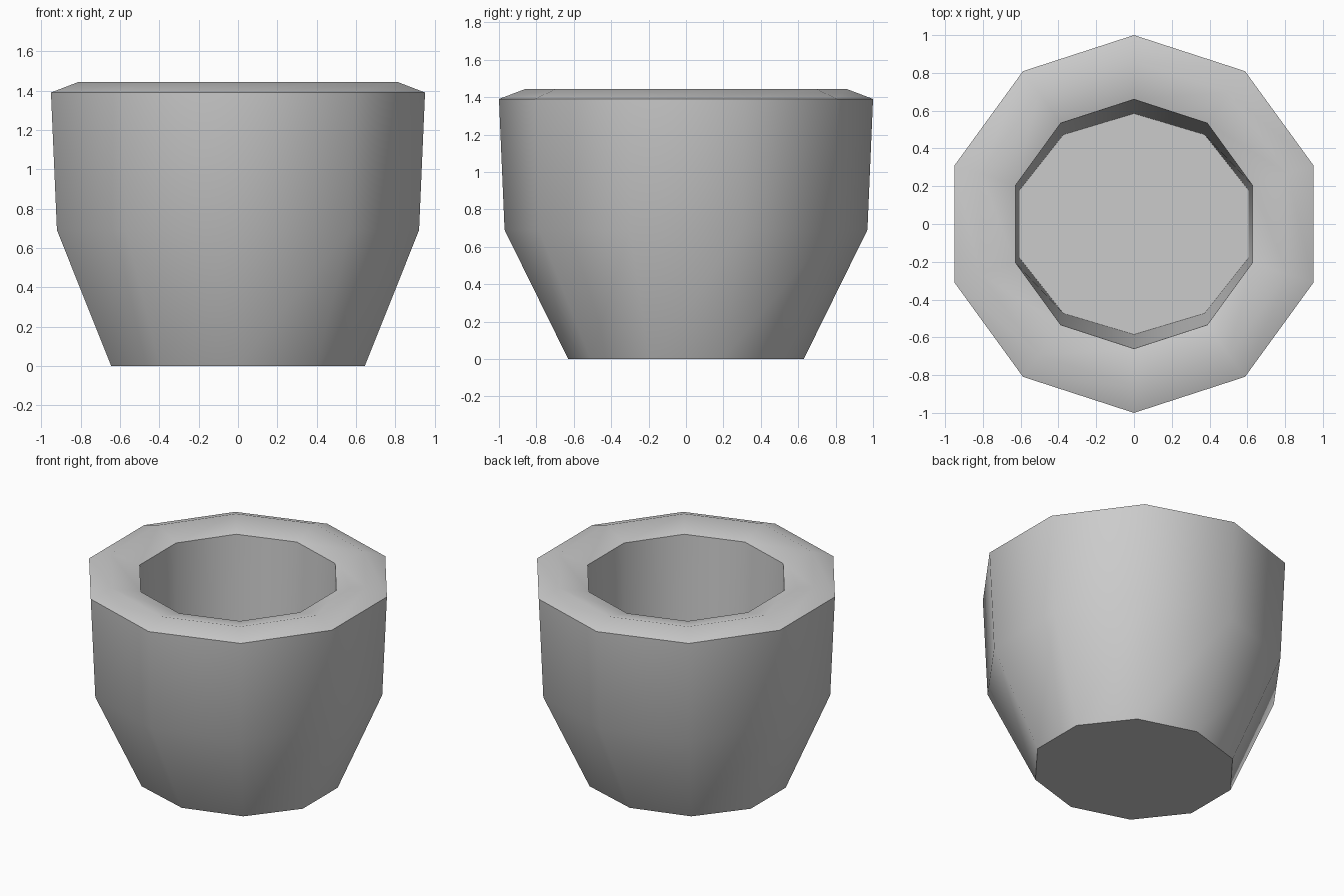
import bpy
import bmesh
from math import cos, sin, pi, radians

cube = bpy.data.objects.get("Cube")
if cube:
    bpy.data.objects.remove(cube)

SIDES = 10

# Stone material
stone = bpy.data.materials.new("plain_grey")
stone.use_nodes = True
grey = (0.6, 0.6, 0.6, 1.0)
stone.diffuse_color = grey
stone.node_tree.nodes["Principled BSDF"].inputs["Base Color"].default_value = grey

# Rings from underside, up the outer wall, over the rim, down to the inner floor:
# (x radius, y radius, height)
profile = [
    (0.678, 0.63, 0.0),
    (0.968, 0.97, 0.69),
    (1.0, 1.0, 1.39),
    (0.855, 0.86, 1.443),
    (0.66, 0.66, 1.39),
    (0.636, 0.585, 0.06),
]

bm = bmesh.new()
rings = []
for rx, ry, z in profile:
    angles = [pi / 2 + 2 * pi * i / SIDES for i in range(SIDES)]
    rings.append([bm.verts.new((rx * cos(a), ry * sin(a), z)) for a in angles])

# Walls between neighbouring rings
for low, high in zip(rings, rings[1:]):
    for i in range(SIDES):
        j = (i + 1) % SIDES
        bm.faces.new((low[i], low[j], high[j], high[i]))

# Underside and inner floor
bm.faces.new(rings[0][::-1])
bm.faces.new(rings[-1])
bmesh.ops.recalc_face_normals(bm, faces=bm.faces)

mesh = bpy.data.meshes.new("pot")
bm.to_mesh(mesh)
bm.free()
mesh.materials.append(stone)
pot = bpy.data.objects.new("pot", mesh)
bpy.context.collection.objects.link(pot)

# Smooth walls, keeping the rim and floor edges sharp
bpy.ops.object.select_all(action="DESELECT")
pot.select_set(True)
bpy.context.view_layer.objects.active = pot
bpy.ops.object.shade_smooth_by_angle(angle=radians(40))
